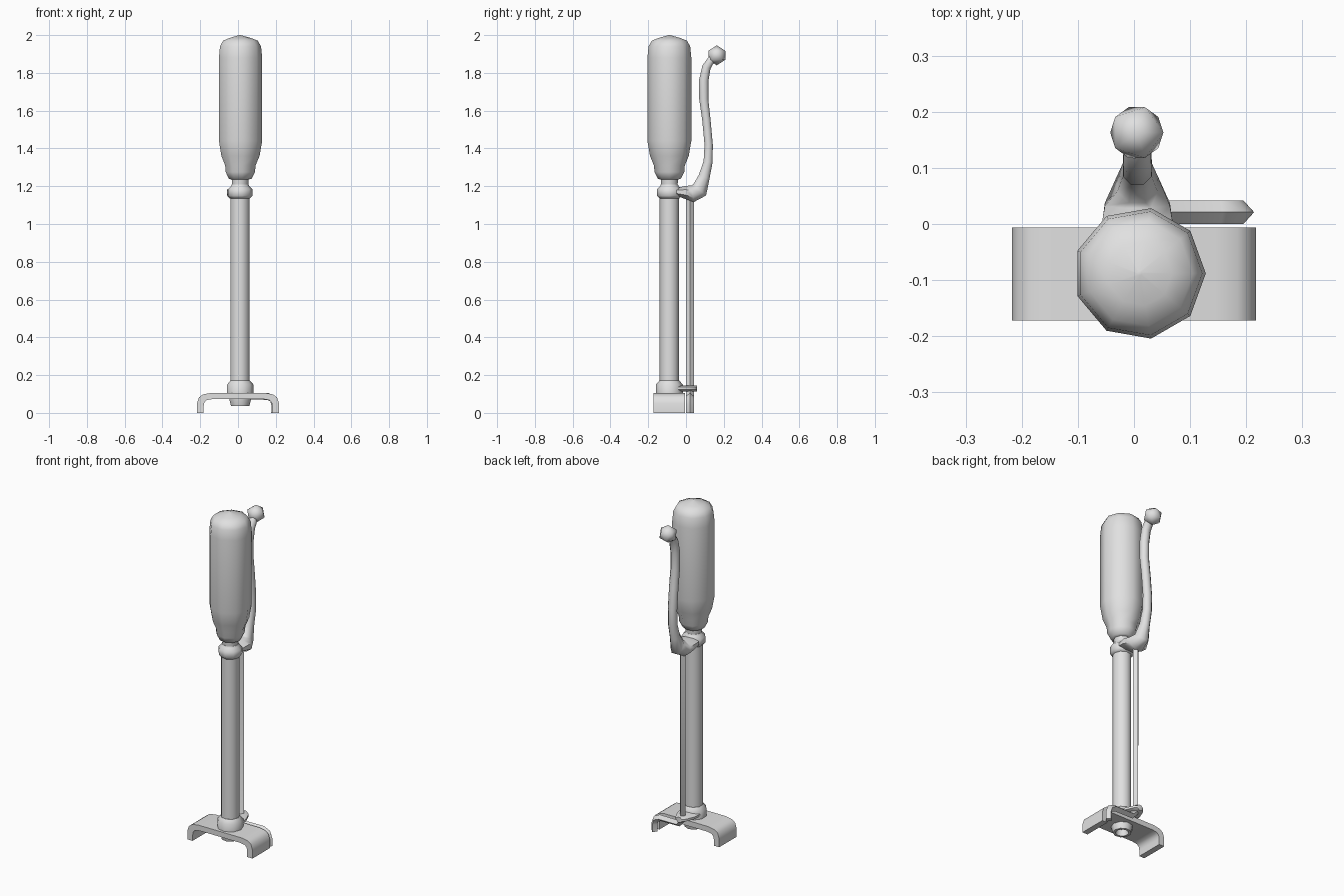
import bpy, bmesh, math
from mathutils import Vector

if "Cube" in bpy.data.objects:
    bpy.data.objects.remove(bpy.data.objects["Cube"])

grey = bpy.data.materials.new("light_grey")
grey.use_nodes = True
tone = (0.75, 0.75, 0.75, 1)
grey.diffuse_color = tone
grey.node_tree.nodes["Principled BSDF"].inputs["Base Color"].default_value = tone

AXIS_X, AXIS_Y = 0.01, -0.088   # centre line of the column
SIDES = 9


def finish(name, bm, angle=50):
    bmesh.ops.recalc_face_normals(bm, faces=bm.faces)
    mesh = bpy.data.meshes.new(name)
    bm.to_mesh(mesh)
    bm.free()
    mesh.materials.append(grey)
    ob = bpy.data.objects.new(name, mesh)
    bpy.context.collection.objects.link(ob)
    bpy.ops.object.select_all(action='DESELECT')
    ob.select_set(True)
    bpy.context.view_layer.objects.active = ob
    bpy.ops.object.shade_smooth_by_angle(angle=math.radians(angle))
    return ob


def bridge(bm, rings):
    for lower, upper in zip(rings, rings[1:]):
        n = len(lower)
        for i in range(n):
            j = (i + 1) % n
            bm.faces.new((lower[i], lower[j], upper[j], upper[i]))


def lathe(name, profile):
    """Turn (radius, height) pairs about the column's centre line."""
    bm = bmesh.new()
    rings = []
    for r, z in profile:
        turn = [math.tau * i / SIDES for i in range(SIDES)]
        rings.append([bm.verts.new((AXIS_X + r * math.cos(a), AXIS_Y + r * math.sin(a), z))
                      for a in turn])
    bridge(bm, rings)
    bm.faces.new(rings[0])
    bm.faces.new(rings[-1])
    return finish(name, bm)


def sweep(name, path, side, sizes, sides, offset=0.0):
    """Sweep a section with (half width, half thickness) along a flat path."""
    bm = bmesh.new()
    pts = [Vector(p) for p in path]
    side = Vector(side)
    rings = []
    for k, p in enumerate(pts):
        before = (p - pts[k - 1]).normalized() if k else Vector()
        after = (pts[k + 1] - p).normalized() if k + 1 < len(pts) else Vector()
        normal = (before + after).normalized().cross(side)
        w, t = sizes[k]
        grow = 1 / math.cos(offset)
        ring = []
        for i in range(sides):
            a = offset + math.tau * i / sides
            ring.append(bm.verts.new(p + side * w * grow * math.cos(a)
                                     + normal * t * grow * math.sin(a)))
        rings.append(ring)
    bridge(bm, rings)
    bm.faces.new(rings[0])
    bm.faces.new(rings[-1])
    return finish(name, bm)


# Grip with rounded top and stepped lower end
lathe("grip", [(0.044, 1.20), (0.046, 1.235), (0.062, 1.24), (0.08, 1.275),
               (0.083, 1.31), (0.104, 1.36), (0.118, 1.44), (0.118, 1.88),
               (0.112, 1.94), (0.095, 1.97), (0.058, 1.985), (0.004, 2.0)])

# Column with its two collars
lathe("column", [(0.052, 0.15), (0.052, 1.15)])
lathe("upper_collar", [(0.052, 1.135), (0.066, 1.15), (0.066, 1.185),
                       (0.05, 1.2), (0.046, 1.21)])
lathe("lower_collar", [(0.072, 0.1), (0.072, 0.15), (0.053, 0.172)])

# Hollow outlet below the foot
lathe("outlet", [(0.03, 0.08), (0.036, 0.037), (0.05, 0.037), (0.06, 0.075), (0.06, 0.085)])

# Foot: an arched strip with rounded shoulders
half = [(0.217, 0.0), (0.217, 0.05), (0.207, 0.082), (0.185, 0.098), (0.145, 0.105)]
inner = [(0.135, 0.073), (0.165, 0.068), (0.178, 0.055), (0.182, 0.035), (0.182, 0.0)]
outline = half + [(-x, z) for x, z in reversed(half)]
under = [(-x, z) for x, z in reversed(inner)] + inner
bm = bmesh.new()
rows = []
for y in (-0.172, -0.006):
    rows.append(([bm.verts.new((x, y, z)) for x, z in outline],
                 [bm.verts.new((x, y, z)) for x, z in reversed(under)]))
(top_a, low_a), (top_b, low_b) = rows
for i in range(len(top_a) - 1):
    bm.faces.new((top_a[i], top_a[i + 1], top_b[i + 1], top_b[i]))
    bm.faces.new((low_a[i], low_b[i], low_b[i + 1], low_a[i + 1]))
    for top, low in rows:
        bm.faces.new((top[i], top[i + 1], low[i + 1], low[i]))
for i in (0, -1):
    bm.faces.new((top_a[i], top_b[i], low_b[i], low_a[i]))
finish("foot", bm)

# Push rod that turns sideways and follows the foot down to the ground
rod_x, rod_y = 0.006, 0.021
rod = [(rod_x, 1.15), (rod_x, 0.12), (rod_x + 0.03, 0.088), (0.155, 0.088),
       (0.185, 0.075), (0.195, 0.045), (0.195, 0.0)]
sweep("push_rod", [(x, rod_y, z) for x, z in rod], (0, 1, 0),
      [(0.021, 0.019)] * len(rod), 4)

# Guide holding the rod against the lower collar
guide = [(-0.06, 0.06), (-0.015, 0.058), (0.025, 0.042), (0.046, 0.032), (0.058, 0.018)]
sweep("rod_guide", [(rod_x, y, 0.13) for y, w in guide], (1, 0, 0),
      [(w, 0.016) for y, w in guide], 8, math.pi / 8)

# Lever: wide yoke at the collar, then a slim curved arm (y, z, width, thickness)
lever = [(-0.05, 1.17, 0.058, 0.021), (-0.005, 1.168, 0.064, 0.034),
         (0.035, 1.16, 0.058, 0.044), (0.072, 1.18, 0.036, 0.045),
         (0.096, 1.25, 0.026, 0.03), (0.117, 1.33, 0.025, 0.024),
         (0.12, 1.42, 0.025, 0.022), (0.108, 1.55, 0.025, 0.022),
         (0.094, 1.66, 0.025, 0.024), (0.094, 1.76, 0.025, 0.025),
         (0.108, 1.83, 0.025, 0.023), (0.135, 1.872, 0.024, 0.02),
         (0.155, 1.89, 0.02, 0.018)]
sweep("lever", [(rod_x, y, z) for y, z, w, t in lever], (1, 0, 0),
      [(w, t) for y, z, w, t in lever], 8, math.pi / 8)

# Faceted knob on the lever's end
bm = bmesh.new()
bmesh.ops.create_icosphere(bm, subdivisions=1, radius=0.053)
bmesh.ops.translate(bm, verts=bm.verts, vec=(0.005, 0.163, 1.893))
finish("lever_knob", bm)
